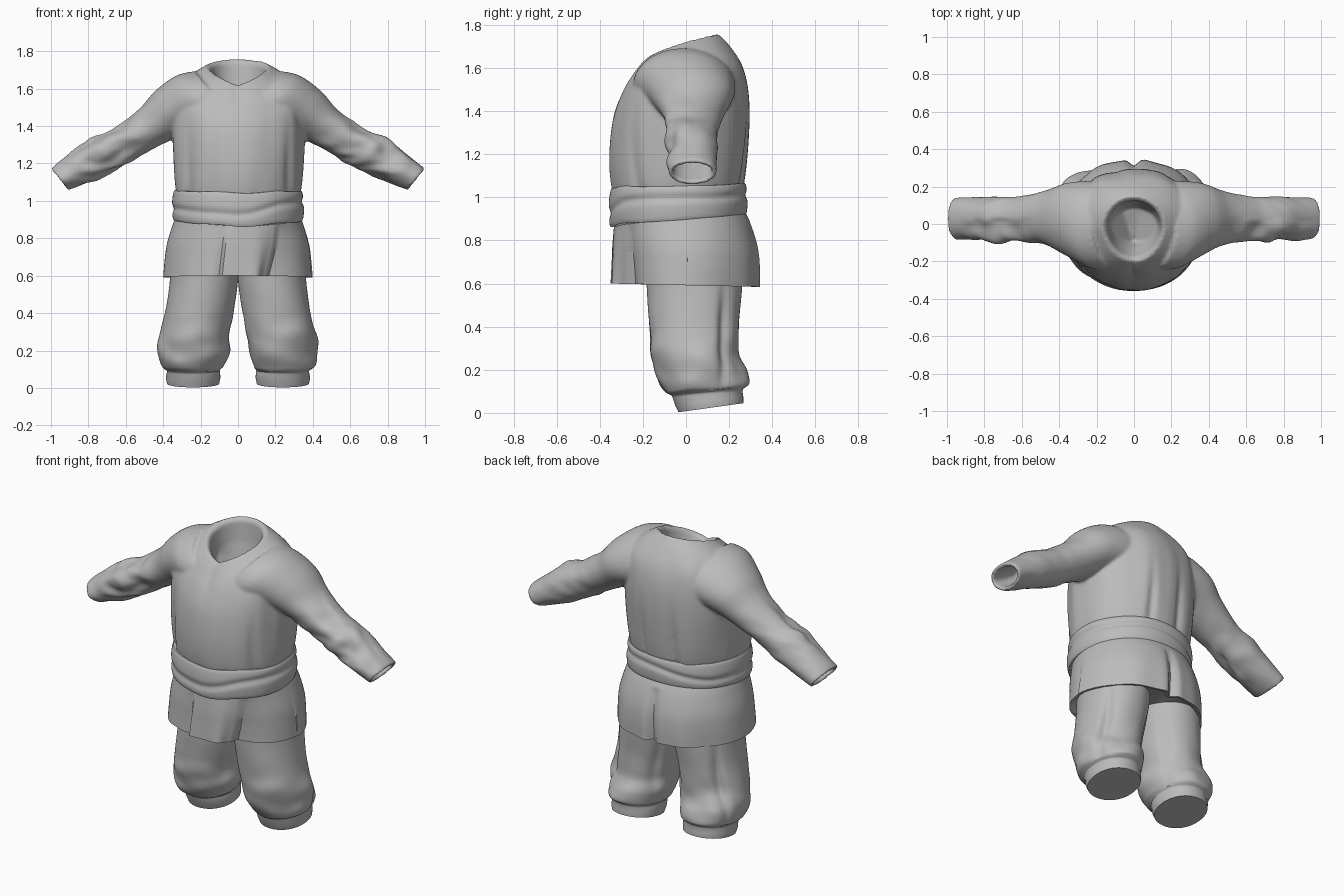
import bpy, bmesh, math
from mathutils import Vector, noise

cube = bpy.data.objects.get("Cube")
if cube:
    bpy.data.objects.remove(cube)

SEG = 144
cloth = bpy.data.materials.new("grey_cloth")
cloth.use_nodes = True
cloth.diffuse_color = (0.5, 0.5, 0.5, 1)
shader = cloth.node_tree.nodes["Principled BSDF"]
shader.inputs["Base Color"].default_value = (0.5, 0.5, 0.5, 1)
shader.inputs["Roughness"].default_value = 0.8


def smooth_keys(keys, steps):
    """Catmull-Rom interpolation between rows of numbers."""
    rows = []
    for i in range(len(keys) - 1):
        p0, p1 = keys[max(i - 1, 0)], keys[i]
        p2, p3 = keys[i + 1], keys[min(i + 2, len(keys) - 1)]
        for s in range(steps):
            t = s / steps
            rows.append([0.5 * (2 * b + (c - a) * t + (2 * a - 5 * b + 4 * c - d) * t * t
                                + (3 * b - a - 3 * c + d) * t ** 3)
                         for a, b, c, d in zip(p0, p1, p2, p3)])
    rows.append(list(keys[-1]))
    return rows


def bump(x, centre, width):
    return math.exp(-((x - centre) / width) ** 2)


def spow(v, p):
    return math.copysign(abs(v) ** p, v)


def body_ring(cx, rx, yf, yb, zf, zb, front=0.95, rise=0.55):
    """Horizontal ring whose height climbs from front to back."""
    pts = []
    for i in range(SEG):
        a = 2 * math.pi * i / SEG
        c, s = math.cos(a), math.sin(a)
        p = front if s < 0 else 0.95
        y = (yf + yb) / 2 + (yb - yf) / 2 * spow(s, p)
        t = min(max((y - yf) / (yb - yf), 0), 1)
        pts.append(Vector((cx + rx * spow(c, 0.95), y, zf + (zb - zf) * t ** rise)))
    return pts


def add_loft(bm, rings):
    loops = [[bm.verts.new(p) for p in ring] for ring in rings]
    for a, b in zip(loops, loops[1:]):
        for i in range(SEG):
            j = (i + 1) % SEG
            bm.faces.new((a[i], a[j], b[j], b[i]))
    bm.faces.new(loops[0])
    bm.faces.new(loops[-1])


def finish(name, bm, remesh=False):
    bmesh.ops.recalc_face_normals(bm, faces=bm.faces)
    mesh = bpy.data.meshes.new(name)
    bm.to_mesh(mesh)
    bm.free()
    obj = bpy.data.objects.new(name, mesh)
    bpy.context.collection.objects.link(obj)
    bpy.ops.object.select_all(action='DESELECT')
    obj.select_set(True)
    bpy.context.view_layer.objects.active = obj
    if remesh:
        mod = obj.modifiers.new("merge", 'REMESH')
        mod.mode = 'VOXEL'
        mod.voxel_size = 0.009
        relax = obj.modifiers.new("relax", 'SMOOTH')
        relax.iterations = 6
        bpy.ops.object.convert(target='MESH')
    obj.data.materials.clear()
    obj.data.materials.append(cloth)
    bpy.ops.object.shade_smooth_by_angle(angle=math.radians(50))


# Shirt body: hem to collar, then the deep hollow of the neck
bm = bmesh.new()
torso = [(0, .31, -.31, .235, .95, .97), (0, .338, -.343, .272, 1.06, 1.08),
         (0, .353, -.352, .295, 1.2, 1.3), (0, .358, -.335, .292, 1.36, 1.48),
         (0, .345, -.295, .262, 1.48, 1.61), (0, .265, -.245, .205, 1.565, 1.70),
         (0, .165, -.2, .145, 1.62, 1.76)]
rings = []
for k in smooth_keys(torso, 8):
    tip = min(max((k[4] - 1.5) / .12, 0), 1)
    ring = body_ring(*k, front=.95 + .45 * tip)
    for p in ring:
        out = Vector((p.x, p.y, 0)).normalized()
        fold = noise.noise(Vector((p.x * 9, p.y * 9, p.z * 1.3))) * .012
        if p.y > 0:
            fold -= .018 * bump(abs(p.x), .1, .02) * bump(p.z, 1.15, .22)
        else:
            fold -= .014 * bump(abs(p.x), .27, .02) * bump(p.z, 1.1, .25)
            fold -= .02 * bump(p.x, -.01, .012) * bump(p.z, 1.58, .05)
        p += out * fold * max(1 - tip, .3)
    rings.append(ring)
for k in [(0, .145, -.175, .125, 1.61, 1.74), (0, .13, -.125, .115, 1.5, 1.62),
          (0, .1, -.09, .09, 1.4, 1.48)]:
    rings.append(body_ring(*k, front=1.25))
add_loft(bm, rings)

# Sleeves: rows of x, z, half height, y, half depth; open wrists at the end
sleeve = [(.1, 1.53, .21, -.01, .23), (.21, 1.515, .197, -.005, .235),
          (.35, 1.475, .147, .025, .195),
          (.46, 1.4, .115, .033, .148), (.6, 1.312, .102, .03, .12),
          (.72, 1.25, .11, .03, .118), (.84, 1.18, .096, .03, .114),
          (.955, 1.115, .073, .03, .112)]
hollow = [(.953, 1.116, .053, .03, .092), (.9, 1.145, .05, .03, .088),
          (.8, 1.205, .045, .03, .08)]
up = Vector((.62, 0, .78))
for side in (-1, 1):
    rings = []
    for n, (x, z, r, y, ry) in enumerate(smooth_keys(sleeve, 10) + hollow):
        outer = n <= 10 * (len(sleeve) - 1)
        rough = .024 * bump(x, .7, .17) if outer else 0
        ring = []
        for i in range(SEG):
            a = 2 * math.pi * i / SEG
            d = Vector((0, math.cos(a), 0)) + up * math.sin(a)
            lump = noise.noise(Vector((x * 13 + math.cos(a + .6), 1.3 * math.cos(a),
                                       1.3 * math.sin(a) + side * 4)))
            lump *= rough * (1.3 if d.y < 0 else .4)
            p = Vector((x, y + ry * math.cos(a), z)) + up * r * math.sin(a) + d * lump
            p.x *= side
            ring.append(p)
        rings.append(ring)
    add_loft(bm, rings)
finish("shirt", bm, remesh=True)

# Sash: a bulging band with a crease running round it
bm = bmesh.new()
rings = []
for i in range(21):
    t = i / 20
    swell = .012 * math.sin(math.pi * t) ** .5 + .004 * (1 - t)
    ring = body_ring(0, .339 + swell, -.345 - swell, .272 + swell,
                     .862 + .18 * t, .915 + .148 * t)
    for p in ring:
        wave = .5 + .16 * math.sin(p.x * 6 + p.y * 3)
        out = Vector((p.x, p.y, 0)).normalized()
        p -= out * .01 * bump(t, wave, .12)
        p.z += .008 * noise.noise(Vector((p.x * 5, p.y * 5, 0)))
    rings.append(ring)
add_loft(bm, rings)
finish("sash", bm)

# Shirt skirt: flared, with a slanted front panel, side folds and a rear crease
bm = bmesh.new()
skirt = [(0, .325, -.325, .265, .94, .95), (0, .352, -.335, .305, .86, .87),
         (0, .38, -.343, .335, .77, .77), (0, .392, -.346, .345, .69, .68),
         (0, .4, -.35, .345, .6, .585)]
inside = [(0, .385, -.335, .33, .6, .587), (0, .36, -.31, .3, .625, .615)]
rings = []
for k in smooth_keys(skirt, 8) + inside:
    ring = body_ring(*k, front=1.02, rise=1)
    drop = min(max((.88 - k[4]) / .28, 0), 1)
    for p in ring:
        u = p.x / k[1]
        if p.y < 0:
            gap = max(-.16 - u, u - .6)
            if gap > 0:
                p.y += .045 * drop ** .6 * math.exp(-gap / .18)
            p.x -= drop * (.026 * bump(u, -.16, .3) + .085 * bump(u, .6, .25))
        else:
            p.y -= .045 * bump(u, 0, .07) * drop ** .5
            p.y -= .02 * abs(u) ** 2 * drop
        p.y += .005 * drop * math.sin(u * 12 + 1)
    rings.append(ring)
add_loft(bm, rings)
finish("skirt", bm)

# Trouser legs: baggy, gathered into a cuff with a slanted sole
leg = [(.18, .18, -.19, .26, .72, .72), (.182, .182, -.182, .26, .58, .58),
       (.203, .182, -.172, .245, .42, .42), (.232, .185, -.155, .24, .27, .28),
       (.24, .183, -.14, .27, .17, .19), (.245, .165, -.105, .285, .105, .135),
       (.24, .142, -.065, .265, .08, .11)]
cuff = [(.238, .142, -.062, .262, .07, .1), (.24, .146, -.05, .266, .035, .075),
        (.24, .14, -.035, .266, .003, .045)]
for side, name in ((-1, "right_leg"), (1, "left_leg")):
    bm = bmesh.new()
    rings = []
    for k in smooth_keys(leg, 9) + cuff:
        ring = body_ring(*k, rise=1)
        fade = bump(k[4], .2, .15)
        for p in ring:
            out = Vector((p.x - k[0], p.y - .05, 0)).normalized()
            crinkle = noise.noise(Vector((p.x * 6, p.y * 6 + side * 3, p.z * 8)))
            pleat = bump(p.y, .18, .025) * bump(p.z, .35, .2) * (1 if p.x > k[0] else .4)
            if k[4] > .09:
                p += out * (.028 * fade * crinkle - .025 * pleat)
                p.z += .012 * fade * crinkle
            p.x *= side
        rings.append(ring)
    add_loft(bm, rings)
    finish(name, bm)
